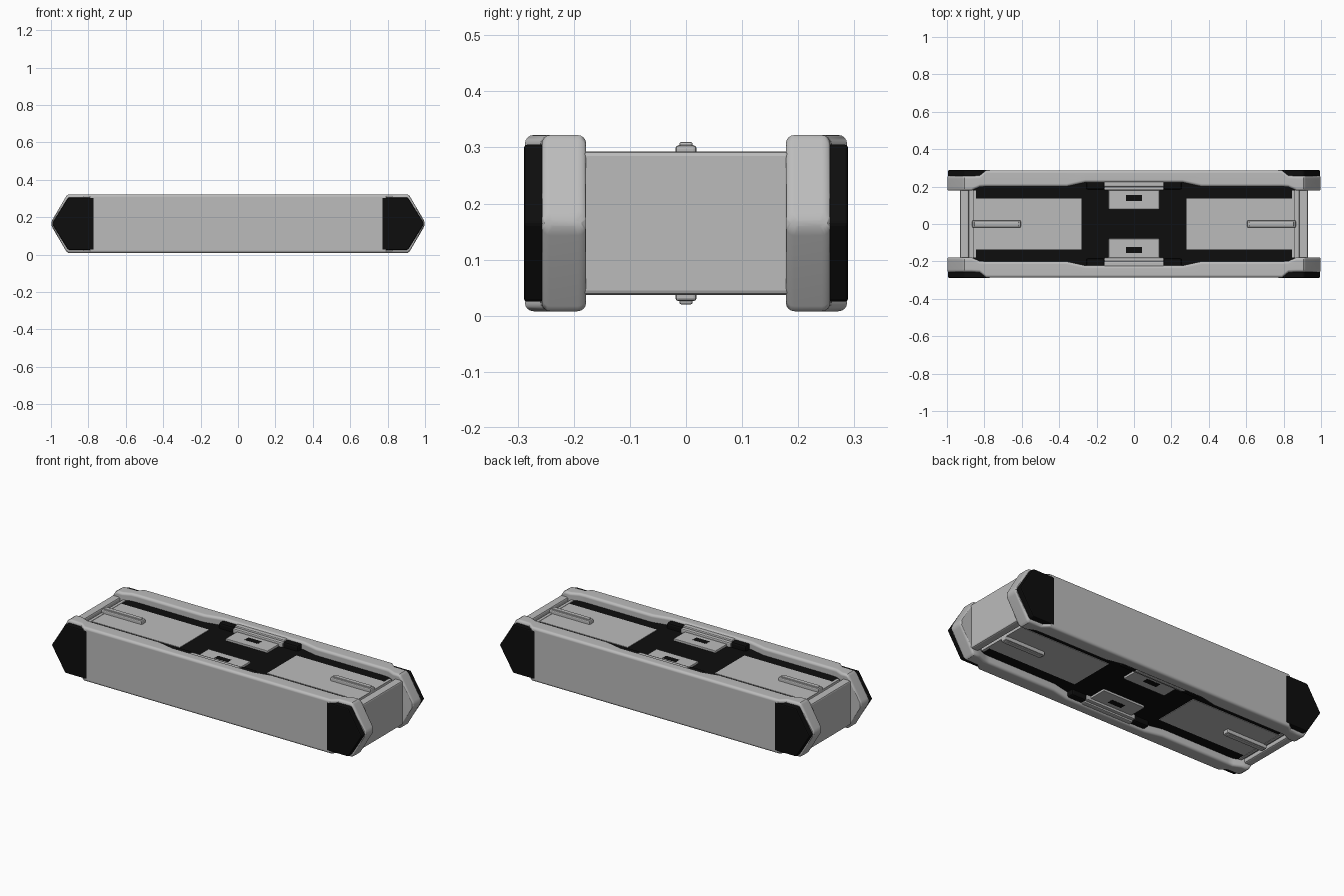
import bpy, bmesh, math

if "Cube" in bpy.data.objects:
    bpy.data.objects.remove(bpy.data.objects["Cube"])

ZC = 0.165  # mid height: the whole model mirrors about this plane


def material(name, rgb):
    m = bpy.data.materials.new(name)
    m.diffuse_color = (*rgb, 1)
    m.use_nodes = True
    m.node_tree.nodes["Principled BSDF"].inputs["Base Color"].default_value = m.diffuse_color
    return m


GREY = material("light grey", (0.5, 0.5, 0.5))
BLACK = material("black", (0.004, 0.004, 0.004))


def finish(name, bm, mat):
    bmesh.ops.recalc_face_normals(bm, faces=bm.faces[:])
    me = bpy.data.meshes.new(name)
    bm.to_mesh(me)
    bm.free()
    me.materials.append(mat)
    ob = bpy.data.objects.new(name, me)
    bpy.context.collection.objects.link(ob)
    return ob


def box(name, x, y, z, mat, bevel=0.0, segments=2):
    """Box from (min, max) ranges; ranges may be given in either order."""
    bm = bmesh.new()
    bmesh.ops.create_cube(bm, size=1)
    for v in bm.verts:
        for i, r in enumerate((x, y, z)):
            v.co[i] = (r[0] + r[1]) / 2 + v.co[i] * abs(r[1] - r[0])
    if bevel:
        bmesh.ops.bevel(bm, geom=bm.edges[:], offset=bevel, segments=segments,
                        profile=0.5, affect='EDGES')
    return finish(name, bm, mat)


def prism(name, outline, y0, y1, mat, bevel):
    """Outline in x-z, extruded along y."""
    bm = bmesh.new()
    f = bm.faces.new([bm.verts.new((x, y0, z)) for x, z in outline])
    new = bmesh.ops.extrude_face_region(bm, geom=[f])["geom"]
    for v in new:
        if isinstance(v, bmesh.types.BMVert):
            v.co.y = y1
    bmesh.ops.bevel(bm, geom=bm.edges[:], offset=bevel, segments=2,
                    profile=0.5, affect='EDGES')
    return finish(name, bm, mat)


def side_rail(name, side):
    """Loft of rounded rectangles along x: (x, inner y, outer y, half height)."""
    half = [(0.998, 0.186, 0.252, 0.005), (0.992, 0.178, 0.257, 0.022),
            (0.918, 0.178, 0.257, 0.148), (0.905, 0.178, 0.257, 0.157),
            (0.87, 0.178, 0.257, 0.157), (0.825, 0.198, 0.259, 0.157),
            (0.79, 0.200, 0.287, 0.157), (0.36, 0.200, 0.287, 0.157),
            (0.26, 0.222, 0.287, 0.157)]
    sections = half + [(-x, a, b, h) for x, a, b, h in reversed(half)]
    bm = bmesh.new()
    rings = []
    for x, yi, yo, h in sections:
        ry, rz = 0.015, min(0.015, h * 0.9)
        ring = []
        for k, (sy, sz) in enumerate(((1, 1), (-1, 1), (-1, -1), (1, -1))):
            cy = (yo - ry) if sy > 0 else (yi + ry)
            for j in range(5):
                a = math.pi / 2 * (k + j / 4)
                ring.append(bm.verts.new((x, side * (cy + ry * math.cos(a)),
                                          ZC + sz * (h - rz) + rz * math.sin(a))))
        rings.append(ring)
    for r0, r1 in zip(rings, rings[1:]):
        n = len(r0)
        for i in range(n):
            bm.faces.new((r0[i], r0[(i + 1) % n], r1[(i + 1) % n], r1[i]))
    bm.faces.new(rings[0])
    bm.faces.new(rings[-1])
    return finish(name, bm, GREY)


# Central body
box("body_core", (-0.86, 0.86), (-0.24, 0.24), (ZC - 0.115, ZC + 0.115), BLACK)
box("body_ends", (-0.90, 0.90), (-0.178, 0.178), (ZC - 0.105, ZC + 0.105), GREY)

# Side rails
rails = [side_rail("front_rail", -1), side_rail("back_rail", 1)]

for sx in (-1, 1):
    # End plates between the rails
    box("end_plate", (sx * 0.882, sx * 0.93), (-0.185, 0.185),
        (ZC - 0.128, ZC + 0.128), GREY, 0.008)
    # Black corner caps on the rails
    for sy in (-1, 1):
        outline = [(0.77, 0.025), (0.908, 0.025), (0.995, ZC),
                   (0.908, 0.305), (0.77, 0.305)]
        prism("corner_cap", [(sx * x, z) for x, z in outline],
              sy * 0.245, sy * 0.289, BLACK, 0.006)


def zr(sz, lo, hi):
    return (ZC + sz * lo, ZC + sz * hi)


# Details repeated on the top and bottom decks
for sz in (-1, 1):
    for sx in (-1, 1):
        box("deck_panel", (sx * 0.28, sx * 0.845), (-0.135, 0.135),
            zr(sz, 0.110, 0.118), GREY)
        box("deck_edge", (sx * 0.845, sx * 0.862), (-0.178, 0.178),
            zr(sz, 0.100, 0.120), GREY)
        # Raised grip with a narrower ridge on it
        box("grip_base", (sx * 0.605, sx * 0.865), (-0.019, 0.019),
            zr(sz, 0.105, 0.139), GREY, 0.006)
        box("grip_ridge", (sx * 0.615, sx * 0.855), (-0.012, 0.012),
            zr(sz, 0.125, 0.145), GREY, 0.004)
    for sy in (-1, 1):
        # Latch: plate with a slot, and a stepped bar against the rail
        box("latch_plate", (-0.135, 0.135), (sy * 0.078, sy * 0.185),
            zr(sz, 0.105, 0.127), GREY, 0.003)
        box("latch_slot", (-0.043, 0.043), (sy * 0.122, sy * 0.156),
            zr(sz, 0.122, 0.128), BLACK)
        box("latch_step", (-0.16, 0.16), (sy * 0.180, sy * 0.206),
            zr(sz, 0.105, 0.140), GREY, 0.006)
        box("latch_bar", (-0.16, 0.16), (sy * 0.199, sy * 0.228),
            zr(sz, 0.105, 0.150), GREY, 0.006)
        # Black hinge blocks either side of the latch
        for sx in (-1, 1):
            prof = "hinge_block"
            box(prof, (sx * 0.158, sx * 0.255), (sy * 0.184, sy * 0.228),
                zr(sz, 0.105, 0.146), BLACK, 0.010)

# Smooth the rounded rails, keeping crisp corners
bpy.ops.object.select_all(action='DESELECT')
for r in rails:
    r.select_set(True)
bpy.context.view_layer.objects.active = rails[0]
bpy.ops.object.shade_smooth_by_angle(angle=math.radians(28))
for r in rails:
    r.modifiers.new("even_shading", 'WEIGHTED_NORMAL').keep_sharp = True
